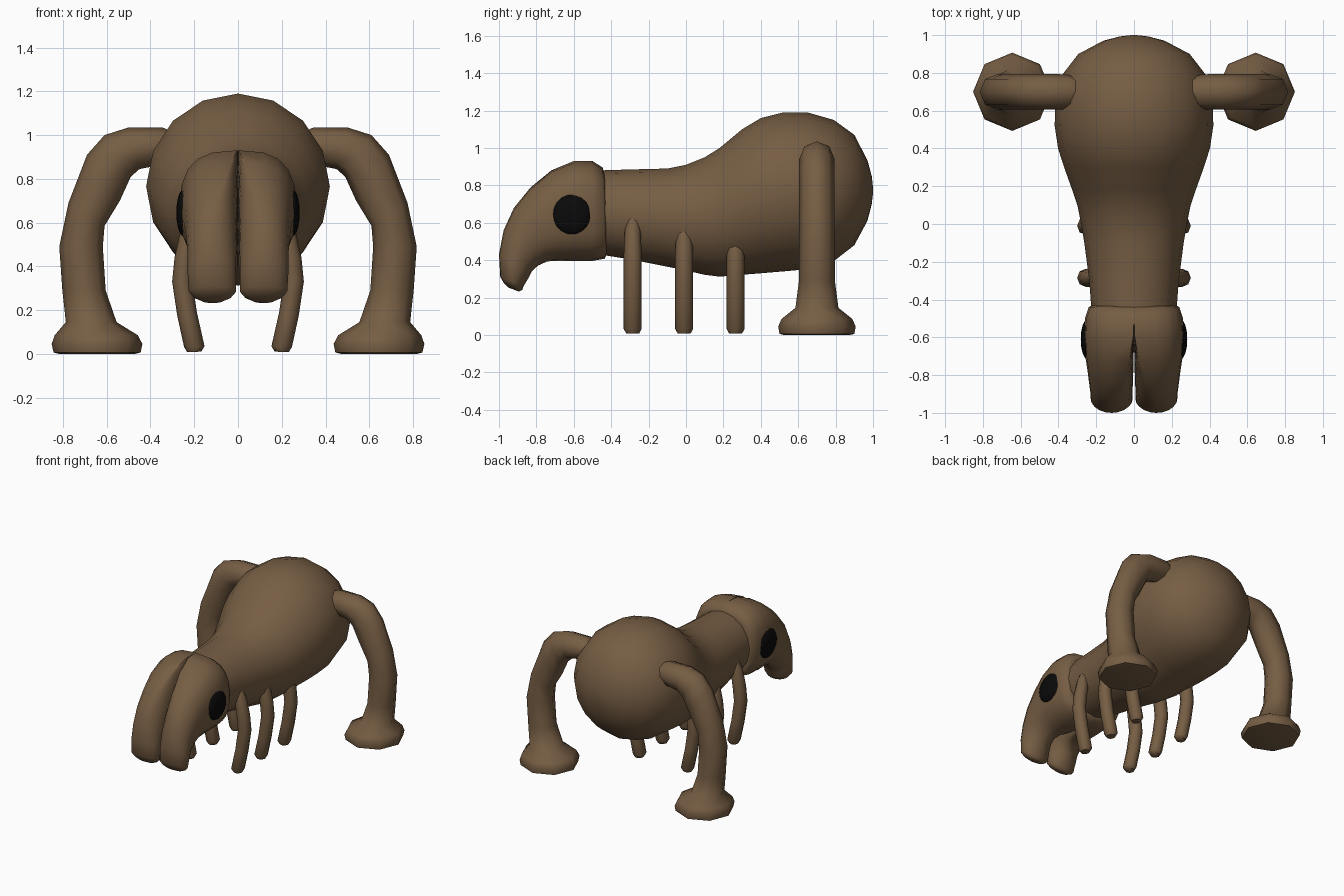
import bpy, bmesh, math
from mathutils import Vector


def material(name, rgb):
    m = bpy.data.materials.new(name)
    m.diffuse_color = (*rgb, 1)
    return m


BROWN = material("brown hide", (0.18, 0.11, 0.057))
BLACK = material("black eye", (0.003, 0.003, 0.003))


def finish(name, bm, mat, mirror=False, angle=60):
    bmesh.ops.recalc_face_normals(bm, faces=bm.faces[:])
    me = bpy.data.meshes.new(name)
    bm.to_mesh(me)
    bm.free()
    me.materials.append(mat)
    ob = bpy.data.objects.new(name, me)
    bpy.context.collection.objects.link(ob)
    bpy.ops.object.select_all(action='DESELECT')
    ob.select_set(True)
    bpy.context.view_layer.objects.active = ob
    bpy.ops.object.shade_smooth_by_angle(angle=math.radians(angle))
    if mirror:
        mod = ob.modifiers.new("mirror", 'MIRROR')
        mod.use_mirror_merge = False
    return ob


def skin(rings):
    """Bridge a list of equal point rings and cap both ends."""
    bm = bmesh.new()
    vs = [[bm.verts.new(p) for p in r] for r in rings]
    n = len(vs[0])
    for a, b in zip(vs, vs[1:]):
        for i in range(n):
            j = (i + 1) % n
            bm.faces.new((a[i], a[j], b[j], b[i]))
    bm.faces.new(vs[0])
    bm.faces.new(vs[-1])
    return bm


def ellipse(a, b, side, n):
    """Ring spanning points a and b, with a sideways half-axis vector."""
    a, b, side = Vector(a), Vector(b), Vector(side)
    mid, half = (a + b) / 2, (a - b) / 2
    return [mid + half * math.cos(t) + side * math.sin(t)
            for t in (2 * math.pi * i / n for i in range(n))]


# Body: y, top z, bottom z, half width
body = [(-0.46, 0.88, 0.43, 0.225), (-0.3, 0.885, 0.405, 0.237), (-0.1, 0.89, 0.365, 0.263),
        (0, 0.91, 0.345, 0.28), (0.1, 0.95, 0.322, 0.30), (0.18, 1.0, 0.312, 0.327),
        (0.3, 1.1, 0.322, 0.37), (0.4, 1.16, 0.33, 0.402), (0.52, 1.19, 0.34, 0.42),
        (0.65, 1.19, 0.352, 0.417), (0.79, 1.15, 0.395, 0.38), (0.9, 1.07, 0.48, 0.295),
        (0.97, 0.935, 0.61, 0.163), (0.993, 0.85, 0.70, 0.075), (1.0, 0.79, 0.76, 0.015)]
finish("body", skin([ellipse((0, y, t), (0, y, b), (w, 0, 0), 16)
                     for y, t, b, w in body]), BROWN)


# Head half: a D section against the centre plane that turns into a round lobe
def head_ring(ty, tz, by, bz, w, blend):
    top, bot = Vector((0, ty, tz)), Vector((0, by, bz))
    mid, half = (top + bot) / 2, (top - bot) / 2
    pts = []
    for i in range(20):
        t = math.pi * i / 10
        c, s = math.cos(t), math.sin(t)
        p = 0.72
        h = math.copysign(abs(c) ** p, c)
        dx = w * max(s, 0) ** p
        lobe_x = 0.008 + (w - 0.008) * (0.5 + 0.5 * s)
        x = dx * (1 - blend) + lobe_x * blend
        v = mid + half * (h * (1 - blend) + c * blend)
        v.x = x
        pts.append(v)
    return pts


head = [(-0.435, 0.86, -0.425, 0.43, 0.222, 0), (-0.445, 0.895, -0.435, 0.408, 0.24, 0),
        (-0.5, 0.93, -0.5, 0.396, 0.26, 0), (-0.6, 0.93, -0.6, 0.396, 0.266, 0.03),
        (-0.72, 0.88, -0.68, 0.396, 0.258, 0.2), (-0.83, 0.79, -0.74, 0.394, 0.245, 0.48),
        (-0.92, 0.68, -0.79, 0.372, 0.236, 0.8), (-0.975, 0.56, -0.825, 0.34, 0.23, 1),
        (-1.0, 0.43, -0.845, 0.30, 0.23, 1), (-0.993, 0.31, -0.868, 0.262, 0.225, 1)]
rings = [head_ring(*h) for h in head]
# rounded lobe tip
for scale, drop in ((0.8, 0.025), (0.45, 0.043)):
    c = sum(rings[9], Vector()) / 20
    rings.append([c + (p - c) * scale + Vector((0, 0.2 * drop, -drop)) for p in rings[9]])
finish("head", skin(rings), BROWN, mirror=True)

# Eyes: shallow domes on the sides of the head
bm = bmesh.new()
bmesh.ops.create_uvsphere(bm, u_segments=16, v_segments=10, radius=1)
for v in bm.verts:
    v.co = Vector((0.248 + 0.034 * v.co.x, -0.61 + 0.105 * v.co.y, 0.645 + 0.108 * v.co.z))
finish("eye", bm, BLACK, mirror=True)

# Large hind legs: outer x, z, inner x, z, half depth in y
leg = [(0.27, 1.0, 0.30, 0.88, 0.07), (0.345, 1.035, 0.37, 0.86, 0.092),
       (0.50, 1.035, 0.45, 0.845, 0.095), (0.61, 1.0, 0.49, 0.81, 0.095),
       (0.69, 0.91, 0.54, 0.70, 0.095), (0.775, 0.69, 0.61, 0.585, 0.095),
       (0.817, 0.49, 0.618, 0.49, 0.095), (0.803, 0.29, 0.605, 0.29, 0.096),
       (0.787, 0.145, 0.555, 0.145, 0.115), (0.838, 0.085, 0.458, 0.085, 0.19),
       (0.852, 0.045, 0.437, 0.045, 0.207), (0.843, 0.006, 0.445, 0.006, 0.2),
       (0.82, 0.0, 0.47, 0.0, 0.175)]
finish("hind_leg", skin([ellipse((ox, 0.7, oz), (ix, 0.7, iz), (0, d, 0), 8)
                         for ox, oz, ix, iz, d in leg]), BROWN, mirror=True)

# Three pairs of thin legs
thin = [(0.225, 0.645, 0.19, 0.64, 0.02), (0.262, 0.57, 0.18, 0.56, 0.042),
        (0.29, 0.44, 0.20, 0.43, 0.048), (0.301, 0.33, 0.21, 0.34, 0.048),
        (0.277, 0.17, 0.188, 0.19, 0.048), (0.246, 0.03, 0.153, 0.035, 0.048),
        (0.232, 0.008, 0.168, 0.01, 0.035)]
for name, y in (("front", -0.285), ("middle", -0.01), ("rear", 0.265)):
    finish(name + "_thin_leg", skin([ellipse((ox, y, oz), (ix, y, iz), (0, d, 0), 8)
                                     for ox, oz, ix, iz, d in thin]), BROWN, mirror=True)
